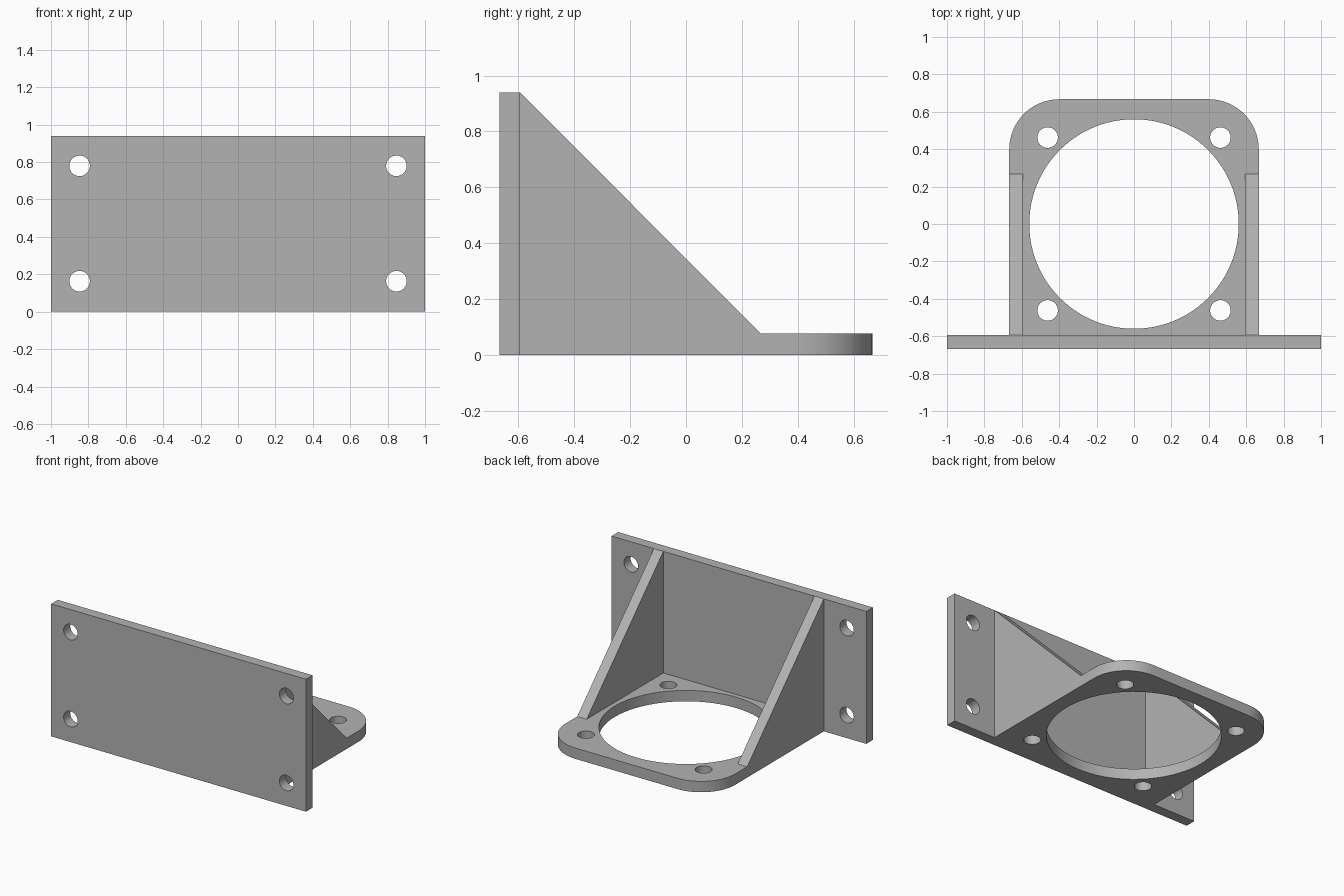
import bpy, bmesh
from math import sin, cos, pi, radians
from mathutils import Matrix, Vector

default = bpy.data.objects.get("Cube")
if default:
    bpy.data.objects.remove(default, do_unlink=True)

GREY = (0.45, 0.45, 0.45, 1.0)
grey = bpy.data.materials.new("plain grey")
grey.use_nodes = True
grey.diffuse_color = GREY
grey.node_tree.nodes["Principled BSDF"].inputs["Base Color"].default_value = GREY

# Main dimensions
HALF = 0.667      # half width of the base, half depth of the bracket
THICK = 0.074     # wall and gusset thickness
BASE = 0.077      # base plate thickness
HEIGHT = 0.94
INNER = HALF - THICK
CORNER = 0.267
HOLE = 0.055


def arc(cx, cy, r, start, end, steps):
    angles = [radians(start + (end - start) * i / steps) for i in range(steps + 1)]
    return [(cx + r * cos(a), cy + r * sin(a)) for a in angles]


def circle(cx, cy, r, steps=48):
    return arc(cx, cy, r, 0, 360, steps)[:-1]


def plate(name, loops, thickness, matrix):
    """Extrude an outline with holes from local z = 0 and place it."""
    curve = bpy.data.curves.new(name + " profile", 'CURVE')
    curve.dimensions = '2D'
    curve.fill_mode = 'BOTH'
    curve.extrude = thickness / 2
    for loop in loops:
        spline = curve.splines.new('POLY')
        spline.points.add(len(loop) - 1)
        for point, (x, y) in zip(spline.points, loop):
            point.co = (x, y, 0, 1)
        spline.use_cyclic_u = True
    helper = bpy.data.objects.new(name + " profile", curve)
    mesh = bpy.data.meshes.new_from_object(helper)
    bpy.data.objects.remove(helper)
    bpy.data.curves.remove(curve)

    bm = bmesh.new()
    bm.from_mesh(mesh)
    bmesh.ops.remove_doubles(bm, verts=bm.verts, dist=1e-5)
    bm.transform(matrix @ Matrix.Translation((0, 0, thickness / 2)))
    bmesh.ops.recalc_face_normals(bm, faces=bm.faces)
    bm.to_mesh(mesh)
    bm.free()
    mesh.name = name
    mesh.materials.clear()
    mesh.materials.append(grey)
    obj = bpy.data.objects.new(name, mesh)
    bpy.context.collection.objects.link(obj)
    bpy.ops.object.select_all(action='DESELECT')
    obj.select_set(True)
    bpy.context.view_layer.objects.active = obj
    bpy.ops.object.shade_smooth_by_angle(angle=radians(30))
    return obj


# Base plate with rounded rear corners, a large opening and four screw holes
c = HALF - CORNER
outline = [(-HALF, -INNER), (HALF, -INNER)]
outline += arc(c, c, CORNER, 0, 90, 16) + arc(-c, c, CORNER, 90, 180, 16)
screws = [circle(sx * 0.462, sy * 0.462, HOLE) for sx in (-1, 1) for sy in (-1, 1)]
plate("base_plate", [outline, circle(0, 0, 0.56, 96)] + screws, BASE, Matrix())

# Upright mounting wall with four screw holes
outline = [(-1, 0), (1, 0), (1, HEIGHT), (-1, HEIGHT)]
screws = [circle(sx * 0.847, z, HOLE) for sx in (-1, 1) for z in (0.163, 0.78)]
upright = Matrix.Translation((0, -INNER, 0)) @ Matrix.Rotation(pi / 2, 4, 'X')
plate("mounting_wall", [outline] + screws, THICK, upright)

# Triangular gussets standing on the base and bracing the wall
triangle = [(-INNER, BASE), (0.267, BASE), (-INNER, HEIGHT)]
sideways = Matrix(((0, 0, 1, 0), (1, 0, 0, 0), (0, 1, 0, 0), (0, 0, 0, 1)))
for name, x in (("right_gusset", -HALF), ("left_gusset", INNER)):
    plate(name, [triangle], THICK, Matrix.Translation((x, 0, 0)) @ sideways)
